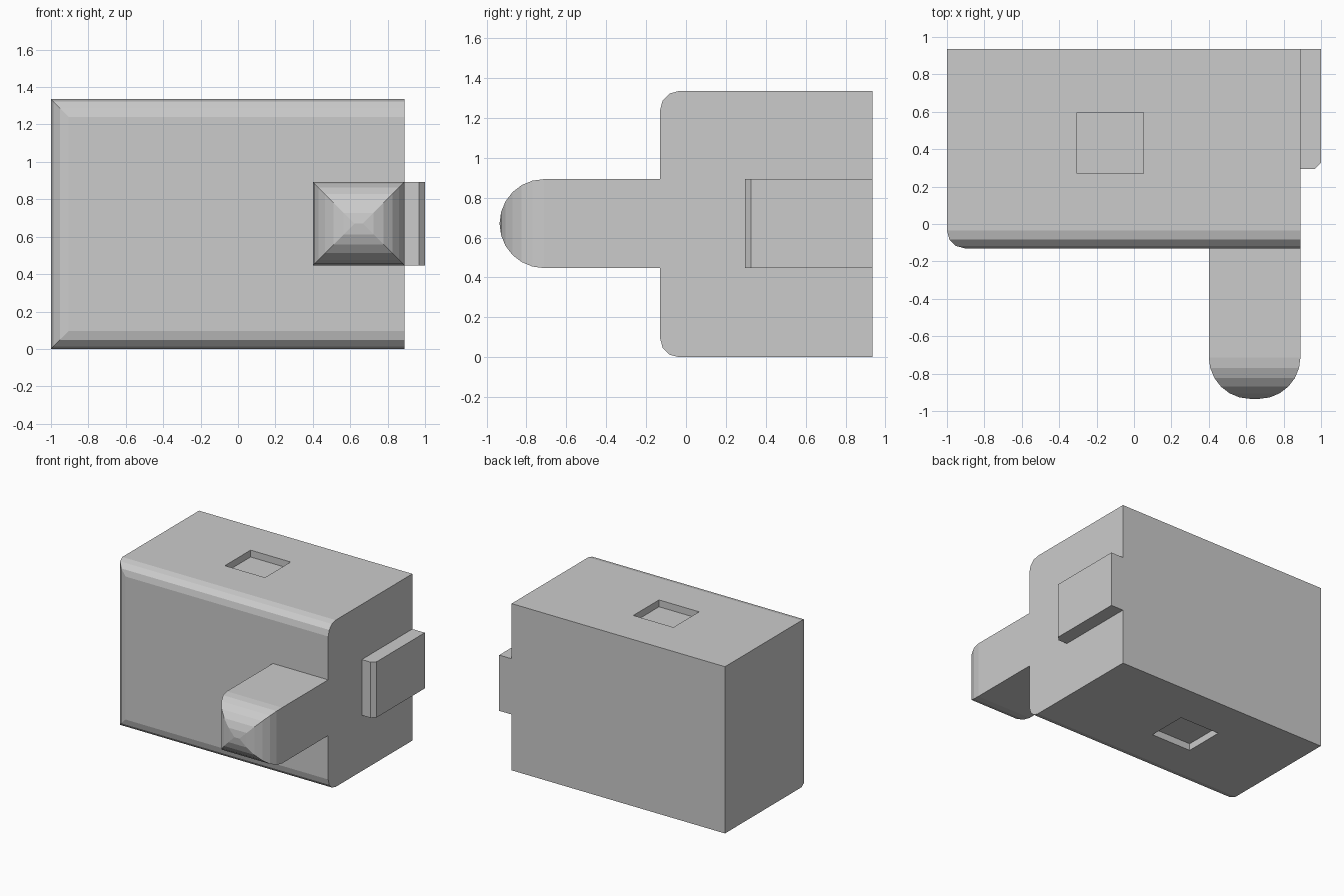
import bpy, bmesh
from mathutils import Vector

if "Cube" in bpy.data.objects:
    bpy.data.objects.remove(bpy.data.objects["Cube"])


def box(name, lo, hi, bevel_mids=(), radius=0.0, segments=1):
    """Axis-aligned box; bevel_mids are edge midpoints as -1/0/1 per axis."""
    lo, hi = Vector(lo), Vector(hi)
    centre, half = (lo + hi) / 2, (hi - lo) / 2
    bm = bmesh.new()
    bmesh.ops.create_cube(bm, size=2.0)
    edges = [e for e in bm.edges
             if any(((e.verts[0].co + e.verts[1].co) / 2 - Vector(m)).length < 0.01
                    for m in bevel_mids)]
    for v in bm.verts:
        v.co = centre + Vector(a * b for a, b in zip(v.co, half))
    if edges:
        bmesh.ops.bevel(bm, geom=edges, offset=radius, offset_type='OFFSET',
                        segments=segments, profile=0.5, affect='EDGES',
                        clamp_overlap=False)
    bmesh.ops.recalc_face_normals(bm, faces=bm.faces[:])
    mesh = bpy.data.meshes.new(name)
    bm.to_mesh(mesh)
    bm.free()
    obj = bpy.data.objects.new(name, mesh)
    bpy.context.collection.objects.link(obj)
    return obj


TOP, LEFT, BOTTOM, RIGHT = (0, -1, 1), (-1, -1, 0), (0, -1, -1), (1, -1, 0)
H = 1.335

# Main block, front edges rounded except on the right
body = box("body", (-1, -0.13, 0), (0.89, 0.935, H), (TOP, LEFT, BOTTOM), 0.095, 3)

# Shallow square recesses in the top and bottom
for name, z0, z1 in (("top_recess", H - 0.055, H + 0.1),
                     ("bottom_recess", -0.1, 0.055)):
    cutter = box(name + "_cutter", (-0.305, 0.27, z0), (0.05, 0.595, z1))
    cutter.hide_render = True
    cutter.hide_viewport = False
    cutter.display_type = 'WIRE'
    mod = body.modifiers.new(name, 'BOOLEAN')
    mod.operation = 'DIFFERENCE'
    mod.solver = 'EXACT'
    mod.object = cutter

# Front arm with a rounded tip
box("front_arm", (0.4, -0.935, 0.447), (0.89, -0.13, 0.893),
    (TOP, LEFT, BOTTOM, RIGHT), 0.2225, 6)

# Side tab with a small chamfer on its outer front edge
box("side_tab", (0.89, 0.295, 0.447), (1.0, 0.935, 0.893), (RIGHT,), 0.032, 1)
